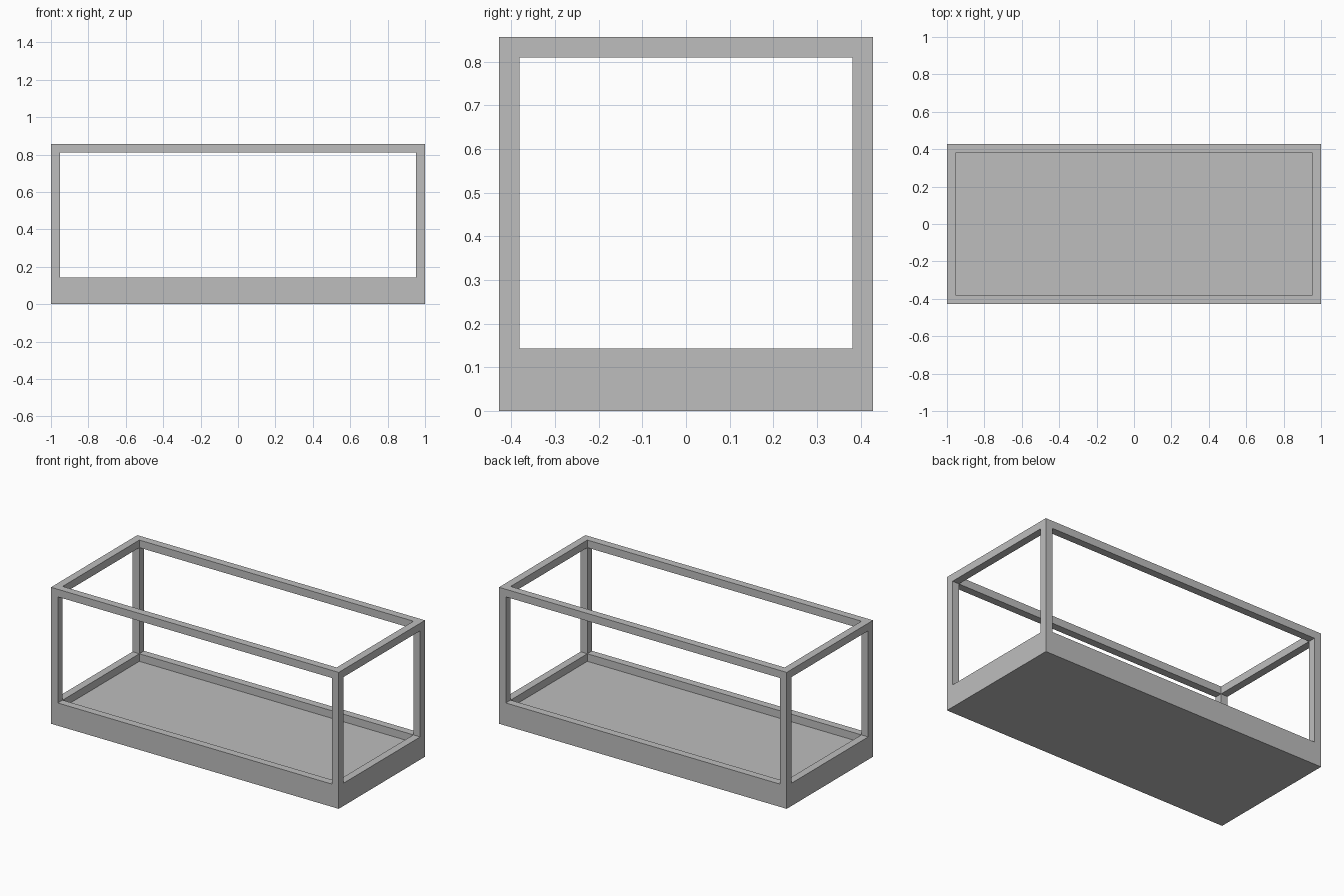
import bpy

cube = bpy.data.objects.get("Cube")
if cube:
    bpy.data.objects.remove(cube, do_unlink=True)

# Proportions: everything is a multiple of one bar thickness
BAR = 2 / 42
LENGTH, DEPTH, HEIGHT = 42 * BAR, 18 * BAR, 18 * BAR
RIM_TOP = 3 * BAR      # top of the base rim
FLOOR_TOP = 2 * BAR    # recessed floor inside the rim
INNER_X, INNER_Y = LENGTH / 2 - BAR, DEPTH / 2 - BAR
INNER_TOP = HEIGHT - BAR

grey = bpy.data.materials.new("plain grey")
grey.use_nodes = True
colour = (0.515, 0.515, 0.515, 1)
grey.diffuse_color = colour
grey.node_tree.nodes["Principled BSDF"].inputs["Base Color"].default_value = colour


def box(name, half_x, half_y, z0, z1):
    """Box centred on x = y = 0, between two heights."""
    bpy.ops.mesh.primitive_cube_add(size=1, location=(0, 0, (z0 + z1) / 2))
    obj = bpy.context.object
    obj.name = name
    obj.scale = (2 * half_x, 2 * half_y, z1 - z0)
    bpy.ops.object.transform_apply(location=True, rotation=False, scale=True)
    obj.data.materials.append(grey)
    return obj


# Solid block that becomes the open case with its base tray
case = box("open_case_frame", LENGTH / 2, DEPTH / 2, 0, HEIGHT)

# Openings: top well down to the floor, front to back, and side to side
cutters = [
    box("top_opening_cutter", INNER_X, INNER_Y, FLOOR_TOP, HEIGHT + 0.1),
    box("front_opening_cutter", INNER_X, DEPTH, RIM_TOP, INNER_TOP),
    box("side_opening_cutter", LENGTH, INNER_Y, RIM_TOP, INNER_TOP),
]
for cutter in cutters:
    cutter.hide_render = True
    mod = case.modifiers.new(cutter.name, 'BOOLEAN')
    mod.operation = 'DIFFERENCE'
    mod.solver = 'EXACT'
    mod.object = cutter

# Apply the cuts and discard the cutters
bpy.ops.object.select_all(action='DESELECT')
case.select_set(True)
bpy.context.view_layer.objects.active = case
for mod in list(case.modifiers):
    bpy.ops.object.modifier_apply(modifier=mod.name)
for cutter in cutters:
    bpy.data.objects.remove(cutter, do_unlink=True)
bpy.ops.object.shade_flat()
